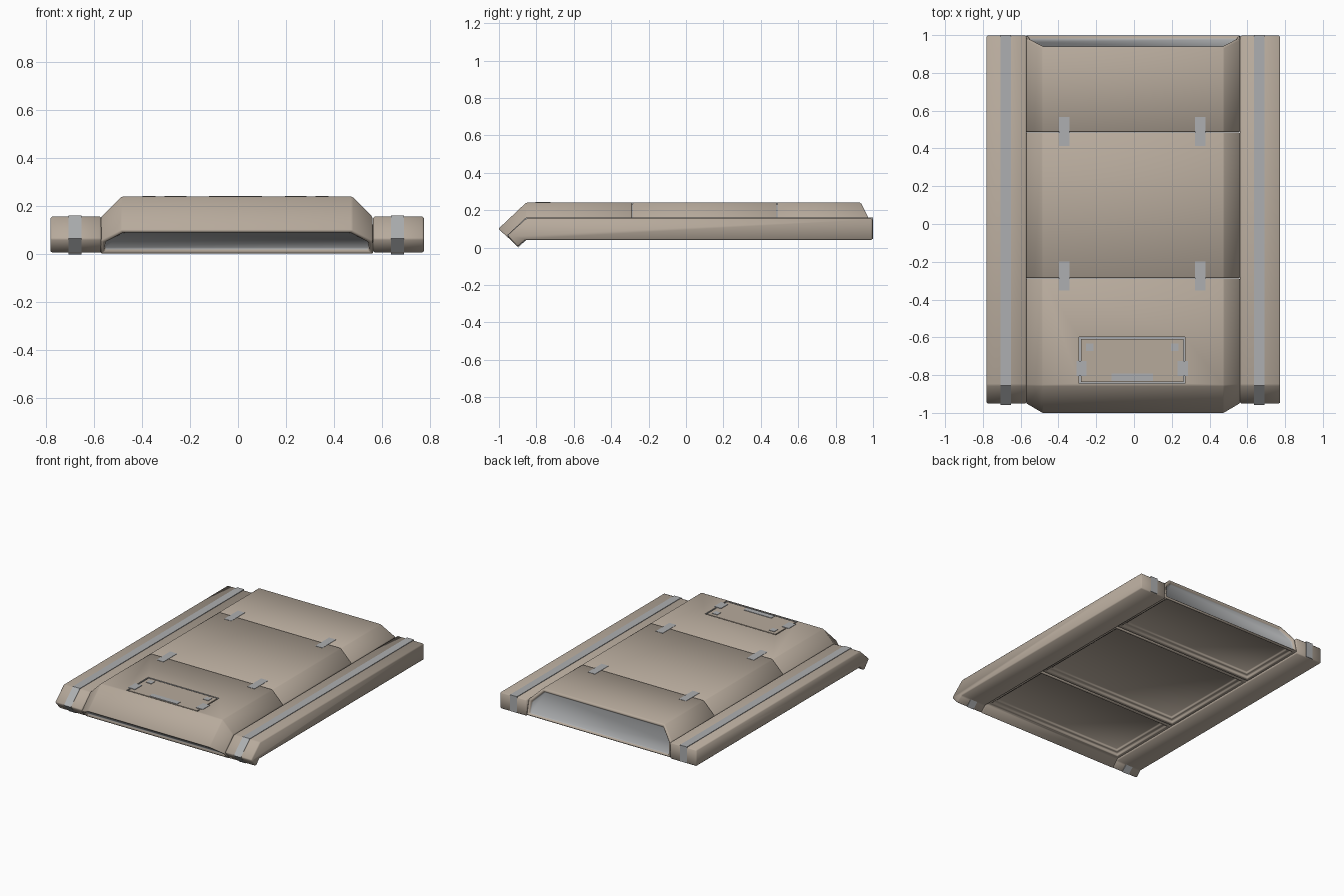
import bpy, bmesh, math

if "Cube" in bpy.data.objects:
    bpy.data.objects.remove(bpy.data.objects["Cube"])

def mat(name, c):
    m = bpy.data.materials.new(name)
    m.diffuse_color = (*c, 1)
    m.use_nodes = True
    m.node_tree.nodes["Principled BSDF"].inputs["Base Color"].default_value = m.diffuse_color
    return m

TAN = mat("tan_panel", (0.47, 0.40, 0.33))
STEEL = mat("steel", (0.42, 0.43, 0.44))
CX = -0.005  # centre line of the middle panels

def finish(bm, name, mats, bevel=0.0):
    bmesh.ops.recalc_face_normals(bm, faces=bm.faces)
    me = bpy.data.meshes.new(name)
    bm.to_mesh(me)
    bm.free()
    ob = bpy.data.objects.new(name, me)
    bpy.context.collection.objects.link(ob)
    for m in mats:
        me.materials.append(m)
    if bevel:
        mod = ob.modifiers.new("bevel", 'BEVEL')
        mod.width, mod.segments = bevel, 1
        mod.limit_method, mod.angle_limit = 'ANGLE', math.radians(25)
        bpy.ops.object.select_all(action='DESELECT')
        ob.select_set(True)
        bpy.context.view_layer.objects.active = ob
        bpy.ops.object.modifier_apply(modifier="bevel")
        bpy.ops.object.shade_smooth_by_angle(angle=math.radians(50))
    return ob

def box(name, x, y, z, sx, sy, sz, m=STEEL):
    bm = bmesh.new()
    bmesh.ops.create_cube(bm, size=1)
    for v in bm.verts:
        v.co = (x + v.co.x * sx, y + v.co.y * sy, z + v.co.z * sz)
    return finish(bm, name, [m])

def prism(name, outline, x, w, m, bevel=0.0):
    """Extrude a (y, z) outline across x."""
    bm = bmesh.new()
    f = bm.faces.new([bm.verts.new((x - w / 2, y, z)) for y, z in outline])
    g = bmesh.ops.extrude_face_region(bm, geom=[f])["geom"]
    bmesh.ops.translate(bm, vec=(w, 0, 0), verts=[v for v in g if isinstance(v, bmesh.types.BMVert)])
    return finish(bm, name, [m], bevel)

def panel(name, stations, first_cap=False, last_cap=False):
    """Loft a chamfered section; each station gives (y, z) of top, shoulder and bottom."""
    bm = bmesh.new()
    rings = []
    for t, s, b in stations:
        pts = [(-.48, t), (.48, t), (.565, s), (.568, b), (-.568, b), (-.565, s)]
        rings.append([bm.verts.new((x + CX, *p)) for x, p in pts])
    under = None
    for a, b in zip(rings, rings[1:]):
        for i in range(6):
            j = (i + 1) % 6
            f = bm.faces.new((a[i], a[j], b[j], b[i]))
            if i == 3:
                under = f
    caps = [bm.faces.new(rings[0]), bm.faces.new(rings[-1])]
    bmesh.ops.recalc_face_normals(bm, faces=bm.faces)
    # grey recessed plate in the sloping end
    for f, on in zip(caps, (first_cap, last_cap)):
        if on:
            bmesh.ops.inset_individual(bm, faces=[f], thickness=0.02)
            bmesh.ops.inset_individual(bm, faces=[f], thickness=0.005, depth=-0.018)
            f.material_index = 1
    # shallow stepped hollow on the underside
    for rim, up in ((0.035, 0.018), (0.03, 0.015)):
        bmesh.ops.inset_individual(bm, faces=[under], thickness=rim)
        bmesh.ops.inset_individual(bm, faces=[under], thickness=0.004, depth=0)
        for v in under.verts:
            v.co.z += up
    return finish(bm, name, [TAN, STEEL], 0.005)

def flat(y):
    return ((y, .24), (y, .155), (y, .05))

# three middle panels
front = panel("front_panel", [((-1.003, .1), (-.953, .055), (-.897, 0)),
                              ((-.855, .24), (-.853, .155), (-.85, .05)),
                              flat(-.289)], first_cap=True)
panel("middle_panel", [flat(-.286), flat(.485)])
panel("rear_panel", [flat(.488), ((.935, .24), (.978, .155), (1.0, .05))], last_cap=True)

# side rails with inlaid strips
rail = [(-.9, .003), (-.955, .065), (-.853, .157), (.997, .157), (.997, .04), (-.86, .04)]
strip = [(-.897, 0), (-.957, .065), (-.855, .161), (1.0, .161), (1.0, .045), (-.85, .045)]
for side, x in (("left", -.675), ("right", .668)):
    prism(side + "_rail", rail, x, .212, TAN, 0.007)
    prism(side + "_rail_strip", strip, x - .004, .055, STEEL)

# straps bridging the panel seams
for sy, seam in ((.49, "rear"), (-.275, "front")):
    for sx, side in ((-.37, "left"), (.35, "right")):
        box(f"{seam}_{side}_strap", sx, sy, .236, .055, .155, .012)

# hatch set in a shallow pocket of the front panel
HX, HY = -.01, -.722
cut = box("hatch_cutter", HX, HY, .24, .56, .245, .02)
cut.hide_render = True
cut.hide_viewport = True
mod = front.modifiers.new("pocket", 'BOOLEAN')
mod.object, mod.operation, mod.solver = cut, 'DIFFERENCE', 'EXACT'
box("hatch_plate", HX, HY, .231, .542, .228, .016, TAN)
box("hatch_handle", HX, -.812, .236, .22, .04, .012)
for s, side in ((-1, "left"), (1, "right")):
    box(side + "_hatch_clip", HX + s * .268, -.765, .236, .055, .08, .013)
    box(side + "_hatch_catch", HX + s * .225, -.652, .236, .04, .04, .012)
